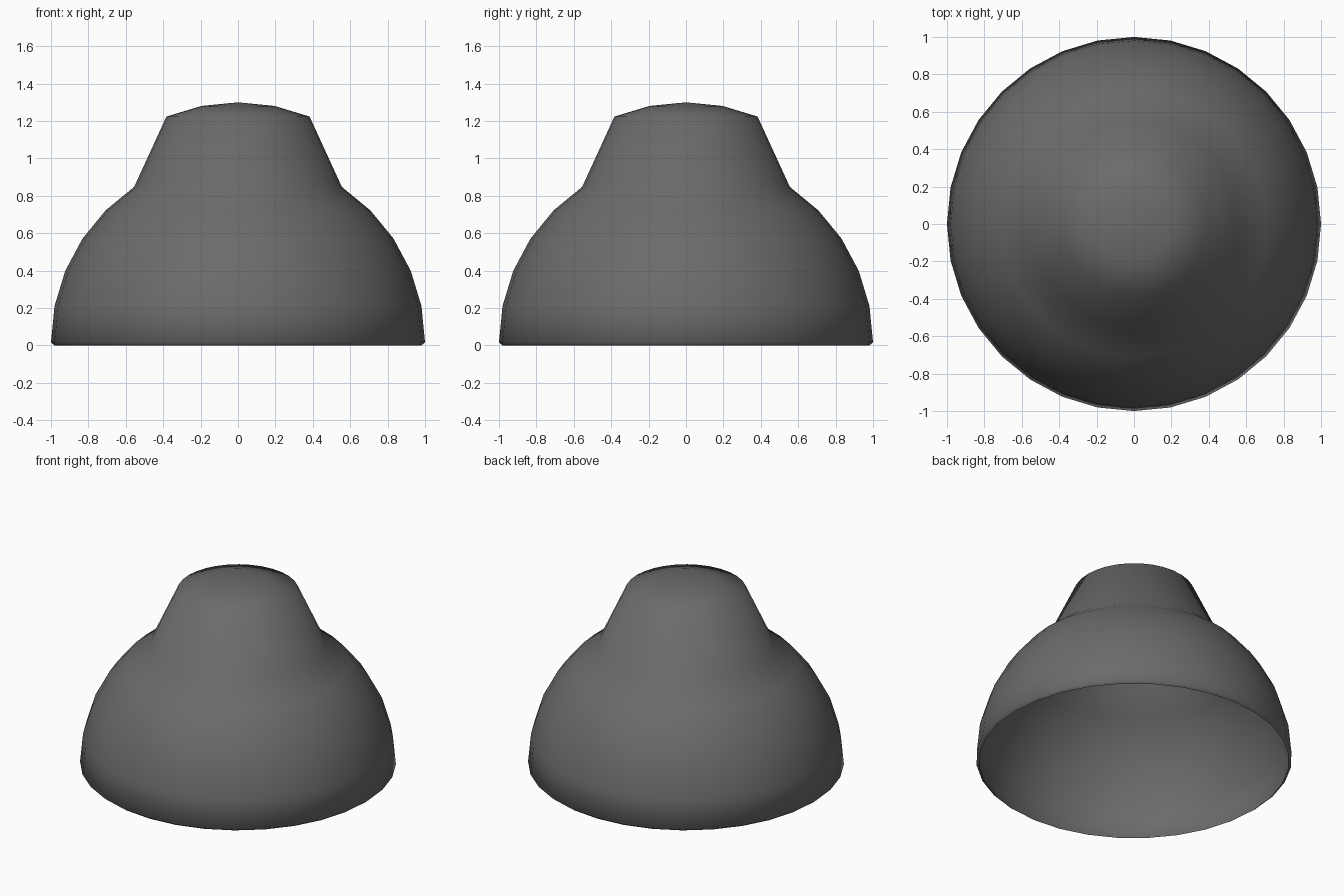
import bpy, bmesh, math
from mathutils import Vector

if "Cube" in bpy.data.objects:
    bpy.data.objects.remove(bpy.data.objects["Cube"])

SEGMENTS = 32
BASE = 0.016      # height of the outer rim edge
LIFT = 0.284      # extra height of the raised crown

# Quarter-circle profile; the rings above the fifth are lifted into a neck
profile = [Vector((0.98, 0, 0))]          # rim turned inwards
for k in range(9):
    a = math.radians(11.25 * k)
    profile.append(Vector((math.cos(a), 0, math.sin(a) + BASE + (LIFT if k > 5 else 0))))
profile[-1].x = 0

# Spin the shell profile around the z axis
bm = bmesh.new()
verts = [bm.verts.new(p) for p in profile]
edges = [bm.edges.new(pair) for pair in zip(verts, verts[1:])]
bmesh.ops.spin(bm, geom=verts + edges, cent=(0, 0, 0), axis=(0, 0, 1),
               angle=math.tau, steps=SEGMENTS, use_merge=False)
bmesh.ops.remove_doubles(bm, verts=bm.verts[:], dist=0.0005)
bmesh.ops.recalc_face_normals(bm, faces=bm.faces[:])
for f in bm.faces:
    f.smooth = True

mesh = bpy.data.meshes.new("bell_shell")
bm.to_mesh(mesh)
bm.free()
shell = bpy.data.objects.new("bell_shell", mesh)
bpy.context.collection.objects.link(shell)

# Dark grey finish
mat = bpy.data.materials.new("dark_grey")
mat.diffuse_color = (0.147, 0.147, 0.147, 1)
mat.use_nodes = True
mat.node_tree.nodes["Principled BSDF"].inputs["Base Color"].default_value = mat.diffuse_color
mesh.materials.append(mat)
